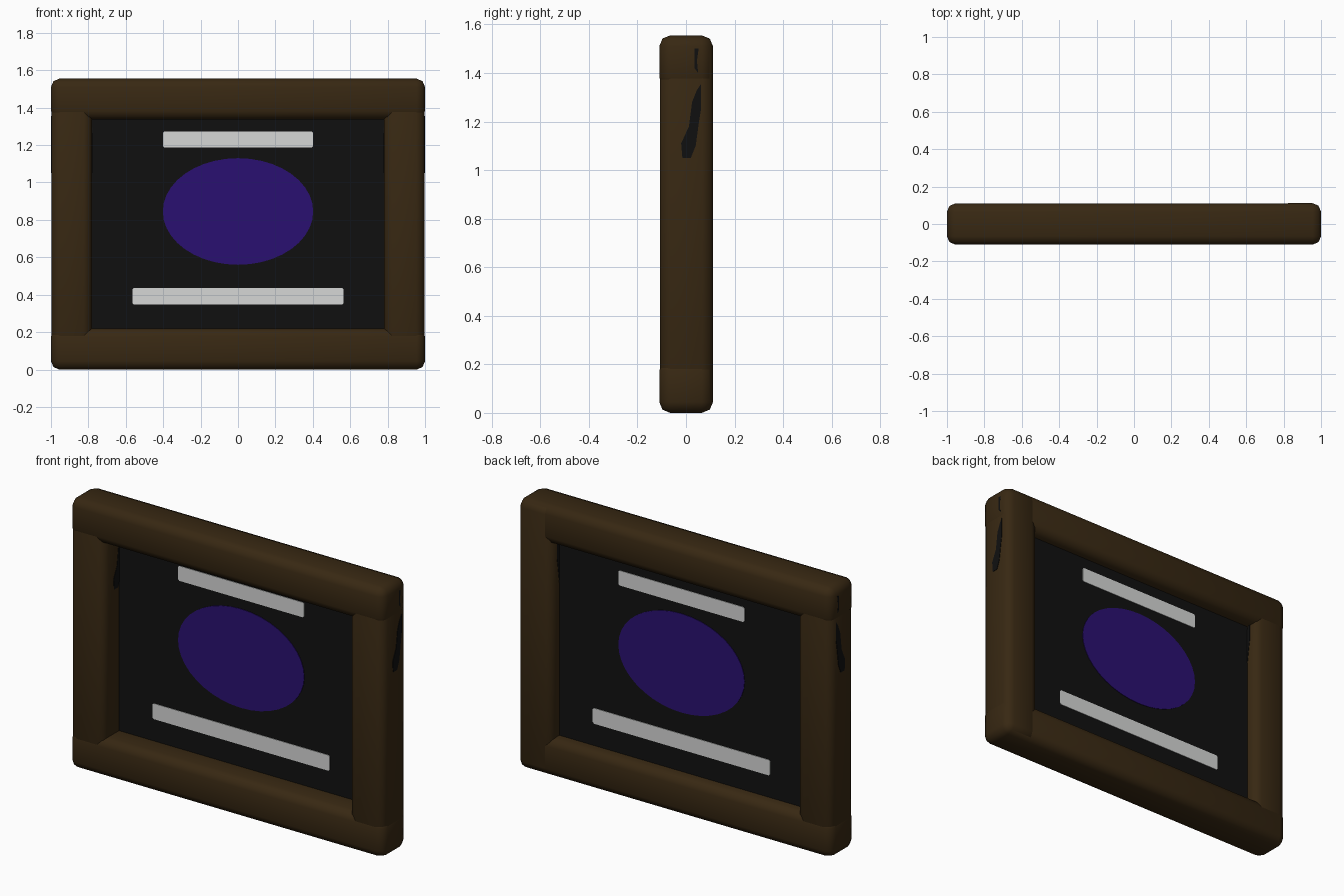
import bpy, bmesh, math

if "Cube" in bpy.data.objects:
    bpy.data.objects.remove(bpy.data.objects["Cube"])

W, H, B, D = 2.0, 1.555, 0.22, 0.22   # width, height, bar size, depth
PANEL_Y = 0.035


def mat(name, rgb):
    m = bpy.data.materials.new(name)
    m.diffuse_color = (*rgb, 1)
    m.use_nodes = True
    m.node_tree.nodes["Principled BSDF"].inputs["Base Color"].default_value = m.diffuse_color
    return m


WOOD = mat("dark wood", (0.039, 0.021, 0.0062))
BLACK = mat("panel black", (0.0053, 0.0053, 0.0053))
PURPLE = mat("deep purple", (0.023, 0.0053, 0.165))
PALE = mat("pale grey", (0.67, 0.68, 0.67))


def finish(bm, name, material, smooth=False):
    bmesh.ops.recalc_face_normals(bm, faces=bm.faces)
    me = bpy.data.meshes.new(name)
    bm.to_mesh(me)
    bm.free()
    me.materials.append(material)
    for p in me.polygons:
        p.use_smooth = smooth
    ob = bpy.data.objects.new(name, me)
    bpy.context.collection.objects.link(ob)
    return ob


def box(name, lo, hi, material, bevel=0, segments=2):
    bm = bmesh.new()
    bmesh.ops.create_cube(bm, size=1)
    for v in bm.verts:
        for i in range(3):
            v.co[i] = lo[i] if v.co[i] < 0 else hi[i]
    if bevel:
        bmesh.ops.bevel(bm, geom=bm.edges[:], offset=bevel, segments=segments,
                        profile=0.5, affect='EDGES')
    return finish(bm, name, material, bevel > 0)


def plate(name, points, thickness, material):
    """Flat outline (3D points) thickened along the given vector."""
    bm = bmesh.new()
    f = bm.faces.new([bm.verts.new(p) for p in points])
    ext = bmesh.ops.extrude_face_region(bm, geom=[f], use_keep_orig=True)
    for g in ext["geom"]:
        if isinstance(g, bmesh.types.BMVert):
            for i in range(3):
                g.co[i] += thickness[i]
    return finish(bm, name, material)


# rounded rails at the top and bottom
box("bottom_rail", (-1, -D / 2, 0), (1, D / 2, B), WOOD, 0.045)
box("top_rail", (-1, -D / 2, H - B + 0.002), (1, D / 2, H), WOOD, 0.045)

# side posts, the right one lapping over the rails at the back
e = 0.002
box("left_post", (-1 + e, -D / 2 + e, e), (-1 + B, D / 2 - e, H - e), WOOD, 0.045)
box("right_post", (1 - B, -D / 2 + e, e), (1 - e, D / 2 + e, H - e), WOOD, 0.045)

# thin centre panel
box("panel", (-0.85, PANEL_Y - 0.004, 0.12), (0.85, PANEL_Y + 0.004, 1.44), BLACK)

# painted oval and bars, showing on both sides of the panel
y0, ty = PANEL_Y - 0.0065, 0.013 / 2
for side, start in (("front", PANEL_Y - 0.007), ("back", PANEL_Y + 0.002)):
    t = (0, 0.005, 0)
    oval = [(0.402 * math.cos(a), start, 0.845 + 0.285 * math.sin(a))
            for a in (i * math.tau / 40 for i in range(40))]
    plate(side + "_oval", oval, t, PURPLE)
    for name, w, z0, z1 in (("upper_bar", 0.402, 1.187, 1.273),
                            ("lower_bar", 0.565, 0.347, 0.437)):
        c = 0.008
        pts = [(-w + c, z0), (w - c, z0), (w, z0 + c), (w, z1 - c),
               (w - c, z1), (-w + c, z1), (-w, z1 - c), (-w, z0 + c)]
        plate(side + "_" + name, [(x, start, z) for x, z in pts], t, PALE)

# dark stains on the outer and inner faces of the posts
STAIN = [(0.062, 1.355), (0.045, 1.33), (0.025, 1.28), (0.012, 1.18), (-0.02, 1.11),
         (-0.015, 1.05), (0.02, 1.05), (0.04, 1.1), (0.055, 1.21), (0.062, 1.25)]
SMALL = [(0.035, 1.42), (0.05, 1.4), (0.045, 1.45), (0.052, 1.5), (0.035, 1.5)]
for s, side in ((-1, "left"), (1, "right")):
    plate(side + "_outer_stain", [(s * 0.996, y, z) for y, z in STAIN],
          (s * 0.0045, 0, 0), BLACK)
    plate(side + "_small_stain", [(s * 0.996, y, z) for y, z in SMALL],
          (s * 0.0045, 0, 0), BLACK)
    plate(side + "_inner_stain", [(s * 0.782, y, z) for y, z in STAIN],
          (-s * 0.004, 0, 0), BLACK)
